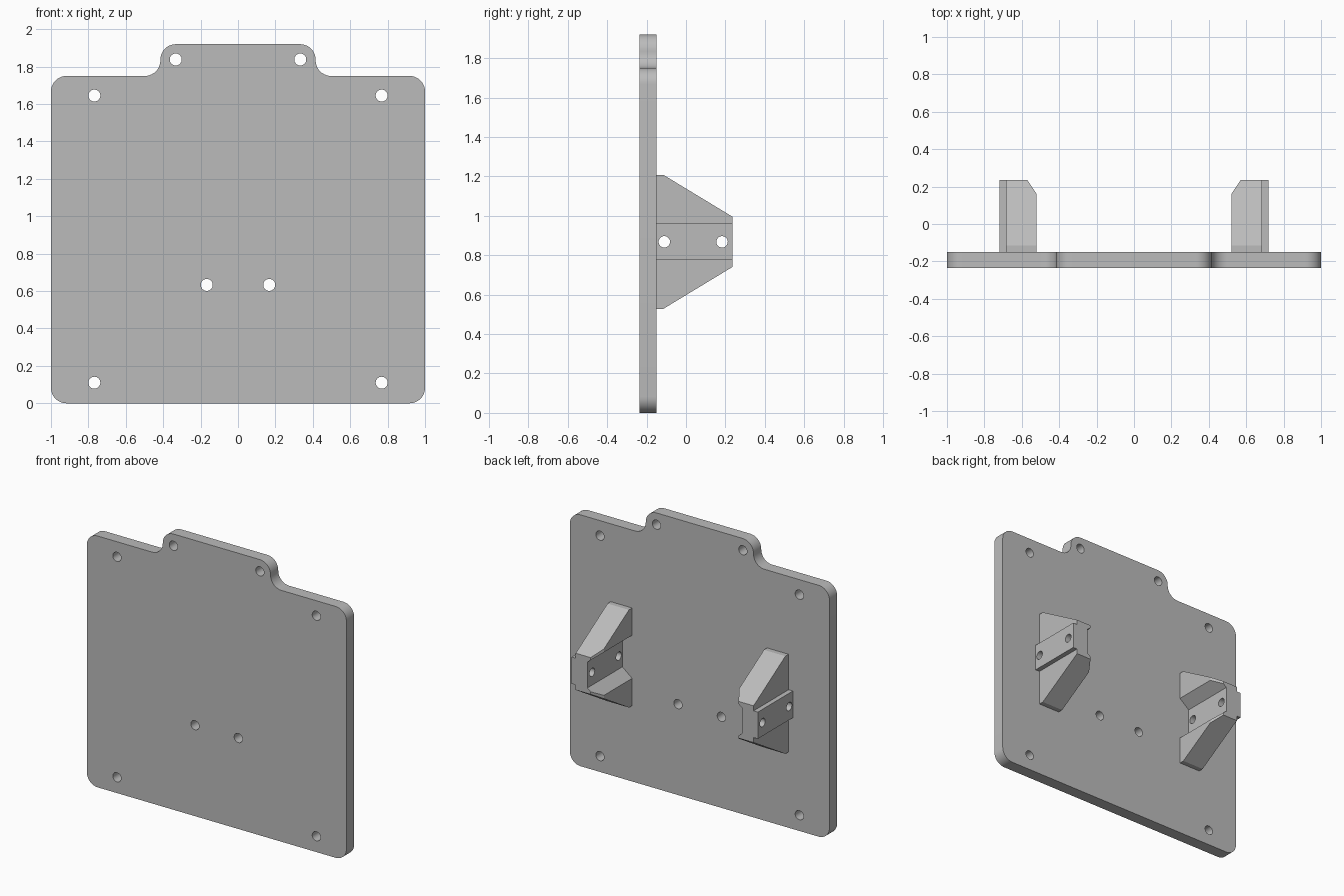
import bpy, bmesh, math
from mathutils import Vector

cube = bpy.data.objects.get("Cube")
if cube:
    bpy.data.objects.remove(cube, do_unlink=True)

GREY = (0.5, 0.5, 0.5, 1)
mat = bpy.data.materials.new("plain grey")
mat.use_nodes = True
mat.diffuse_color = GREY
mat.node_tree.nodes["Principled BSDF"].inputs["Base Color"].default_value = GREY

FRONT, BACK, TIP = -0.235, -0.15, 0.235   # plate front, plate back, bracket tip
MID_Z = 0.868                             # bracket centre height


def prism(bm, points, axis, lo, hi):
    """Extrude a closed 2D outline along one axis, from lo to hi."""
    def place(p):
        co = [p[0], p[1]]
        co.insert(axis, lo)
        return bm.verts.new(co)
    face = bm.faces.new([place(p) for p in points])
    out = bmesh.ops.extrude_face_region(bm, geom=[face])["geom"]
    step = Vector((0, 0, 0))
    step[axis] = hi - lo
    bmesh.ops.translate(bm, vec=step, verts=[v for v in out if isinstance(v, bmesh.types.BMVert)])


def circle(u, v, r=0.032, n=32):
    return [(u + r * math.cos(2 * math.pi * i / n), v + r * math.sin(2 * math.pi * i / n))
            for i in range(n)]


def arc(u, v, r, start, end, n=10):
    angles = [math.radians(start + (end - start) * i / n) for i in range(n + 1)]
    return [(u + r * math.cos(a), v + r * math.sin(a)) for a in angles]


def make(name, prisms, side=1):
    bm = bmesh.new()
    for p in prisms:
        prism(bm, *p)
    if side < 0:
        bmesh.ops.scale(bm, vec=(-1, 1, 1), verts=bm.verts)
    bmesh.ops.recalc_face_normals(bm, faces=bm.faces)
    mesh = bpy.data.meshes.new(name)
    bm.to_mesh(mesh)
    bm.free()
    mesh.materials.append(mat)
    obj = bpy.data.objects.new(name, mesh)
    bpy.context.collection.objects.link(obj)
    return obj


def combine(obj, other, operation):
    other.hide_render = True
    mod = obj.modifiers.new(operation.lower(), 'BOOLEAN')
    mod.operation, mod.solver, mod.object = operation, 'EXACT', other
    bpy.ops.object.select_all(action='DESELECT')
    bpy.context.view_layer.objects.active = obj
    obj.select_set(True)
    bpy.ops.object.modifier_apply(modifier=mod.name)
    bpy.data.objects.remove(other, do_unlink=True)


def smooth(obj):
    bpy.ops.object.select_all(action='DESELECT')
    bpy.context.view_layer.objects.active = obj
    obj.select_set(True)
    bpy.ops.object.shade_smooth_by_angle(angle=math.radians(30))


# Back plate: rounded outline with a raised tab, right half mirrored
R, SHOULDER, TOP, TAB = 0.083, 1.75, 1.92, 0.415
half = (arc(1 - R, R, R, -90, 0) + arc(1 - R, SHOULDER - R, R, 0, 90)
        + arc(TAB + R, SHOULDER + R, R, 270, 180)
        + arc(TAB - R, TOP - R, R, 0, 90))
outline = half + [(-x, z) for x, z in reversed(half)]
plate = make("plate", [(outline, 1, FRONT, BACK)])

# Screw holes through the plate
spots = [(0.768, 1.645), (0.768, 0.11), (0.333, 1.838), (0.167, 0.633)]
holes = [(circle(s * x, z), 1, FRONT - 0.1, BACK + 0.1) for x, z in spots for s in (1, -1)]
combine(plate, make("plate_hole_cutter", holes), 'DIFFERENCE')
smooth(plate)


def bracket(name, side):
    # Tapered body
    upper = [(BACK, 0.34), (-0.115, 0.34), (TIP, 0.128)]
    profile = [(y, MID_Z + h) for y, h in upper] + [(y, MID_Z - h) for y, h in reversed(upper)]
    body = make(name, [(profile, 0, 0.52, 0.685)], side)
    # Raised pad on the outer face
    pad = [(BACK, MID_Z - 0.093), (TIP, MID_Z - 0.093), (TIP, MID_Z + 0.093), (BACK, MID_Z + 0.093)]
    combine(body, make("pad", [(pad, 0, 0.65, 0.718)], side), 'UNION')
    # Flared channel along the inner face
    channel = [(0.595, MID_Z - 0.09), (0.595, MID_Z + 0.09),
               (0.495, MID_Z + 0.17), (0.495, MID_Z - 0.17)]
    combine(body, make("channel_cutter", [(channel, 1, BACK - 0.1, TIP + 0.1)], side), 'DIFFERENCE')
    # Chamfer on the inner tip edge
    corner = [(0.48, 0.1), (0.61, 0.295), (0.48, 0.295)]
    combine(body, make("chamfer_cutter", [(corner, 2, 0.3, 1.5)], side), 'DIFFERENCE')
    # Two cross holes
    cross = [(circle(y, MID_Z, 0.029), 0, 0.4, 0.8) for y in (-0.11, 0.183)]
    combine(body, make("cross_hole_cutter", cross, side), 'DIFFERENCE')
    smooth(body)


bracket("left_bracket", 1)
bracket("right_bracket", -1)
